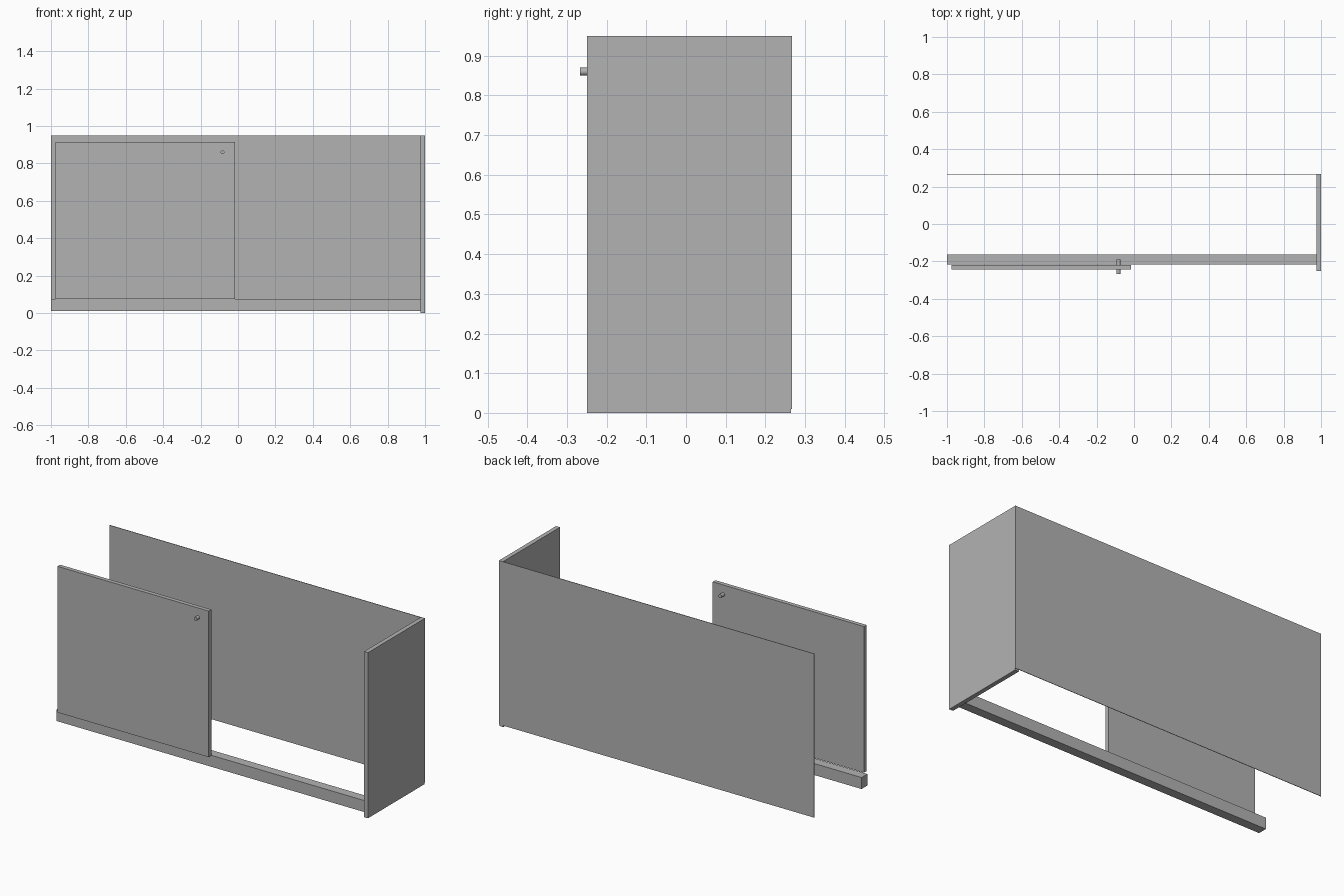
import bpy
import math

default_cube = bpy.data.objects.get("Cube")
if default_cube:
    bpy.data.objects.remove(default_cube, do_unlink=True)

# Single grey finish
grey = bpy.data.materials.new("plain grey")
grey.use_nodes = True
colour = (0.45, 0.45, 0.45, 1)
grey.diffuse_color = colour
grey.node_tree.nodes["Principled BSDF"].inputs["Base Color"].default_value = colour


def board(name, x, y, z):
    """Box spanning the given (low, high) range on each axis."""
    spans = (x, y, z)
    bpy.ops.mesh.primitive_cube_add(size=1, location=[sum(s) / 2 for s in spans])
    ob = bpy.context.object
    ob.name = name
    ob.scale = [s[1] - s[0] for s in spans]
    bpy.ops.object.transform_apply(location=False, rotation=False, scale=True)
    ob.data.materials.append(grey)
    return ob


def knob(name, x, z, y0, y1, radius):
    """Short round peg lying along y."""
    bpy.ops.mesh.primitive_cylinder_add(
        vertices=20, radius=radius, depth=y1 - y0,
        location=(x, (y0 + y1) / 2, z), rotation=(math.pi / 2, 0, 0))
    ob = bpy.context.object
    ob.name = name
    ob.data.materials.append(grey)
    bpy.ops.object.shade_smooth_by_angle(angle=math.radians(30))
    return ob


# Cabinet carcass
board("side_panel", (0.975, 1), (-0.25, 0.264), (0, 0.95))
board("back_panel", (-1, 1), (0.264, 0.267), (0.01, 0.95))
board("bottom_rail", (-1, 0.975), (-0.216, -0.163), (0.01, 0.076))

# Sliding door with a peg on both faces
board("door", (-0.976, -0.016), (-0.243, -0.219), (0.076, 0.914))
knob("front_knob", -0.083, 0.86, -0.267, -0.243, 0.01)
knob("rear_knob", -0.083, 0.86, -0.219, -0.19, 0.01)
